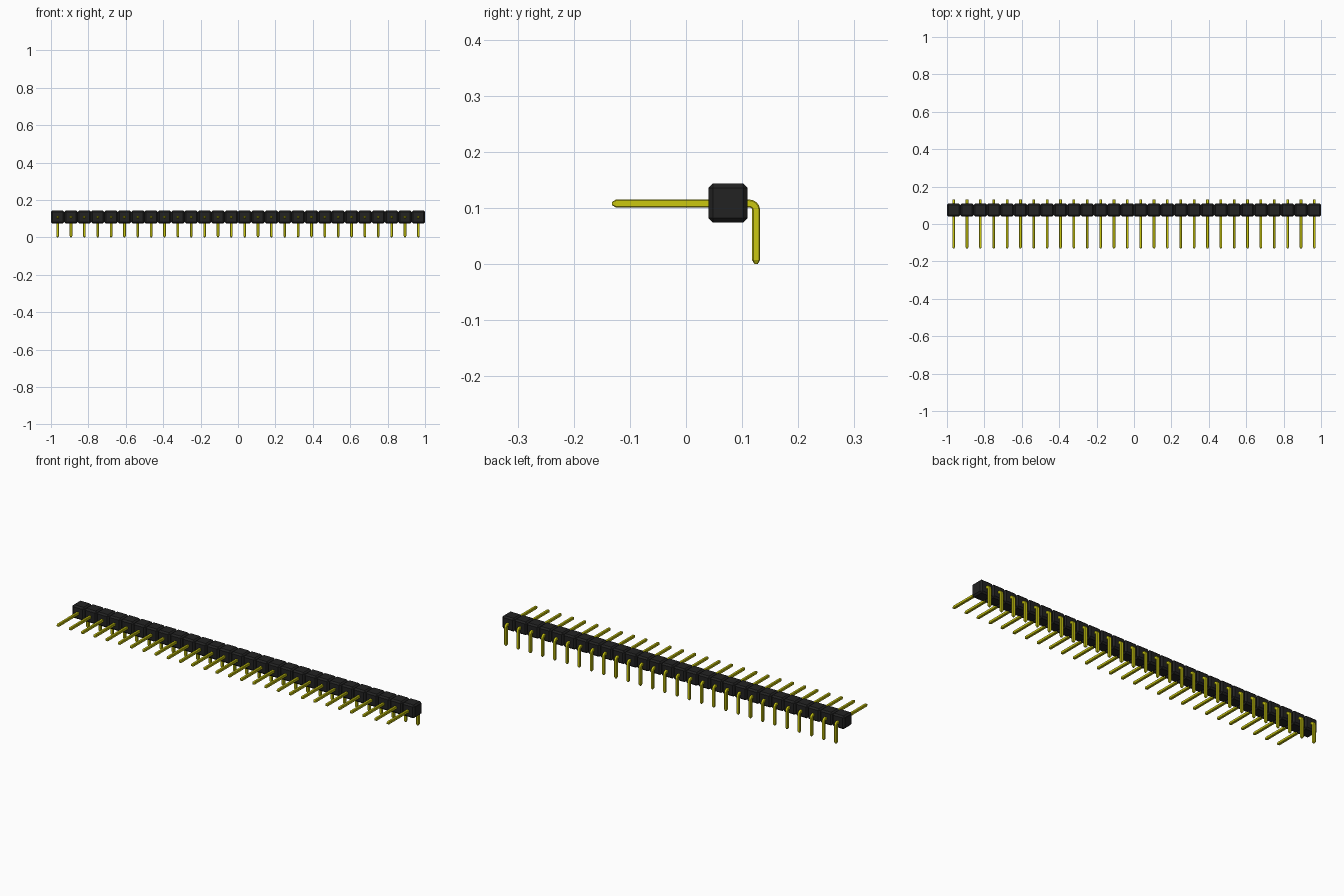
import bpy, bmesh, math
from mathutils import Vector

if "Cube" in bpy.data.objects:
    bpy.data.objects.remove(bpy.data.objects["Cube"])

COUNT = 28
PITCH = 2 / COUNT
FIRST_X = -1 + PITCH / 2


def material(name, colour, roughness):
    m = bpy.data.materials.new(name)
    m.use_nodes = True
    m.diffuse_color = colour
    bsdf = m.node_tree.nodes["Principled BSDF"]
    bsdf.inputs["Base Color"].default_value = colour
    bsdf.inputs["Roughness"].default_value = roughness
    return m


def make_row(name, bm, mat):
    """Turn one unit into an object and repeat it along x."""
    bmesh.ops.recalc_face_normals(bm, faces=bm.faces)
    mesh = bpy.data.meshes.new(name)
    bm.to_mesh(mesh)
    bm.free()
    mesh.materials.append(mat)
    ob = bpy.data.objects.new(name, mesh)
    bpy.context.collection.objects.link(ob)
    ob.location.x = FIRST_X
    bpy.ops.object.select_all(action='DESELECT')
    ob.select_set(True)
    bpy.context.view_layer.objects.active = ob
    bpy.ops.object.shade_smooth_by_angle(angle=math.radians(30))
    arr = ob.modifiers.new("row", 'ARRAY')
    arr.count = COUNT
    arr.use_relative_offset = False
    arr.use_constant_offset = True
    arr.constant_offset_displace = (PITCH, 0, 0)
    return ob


black = material("black plastic", (0.016, 0.016, 0.016, 1), 0.6)
yellow = material("yellow metal", (0.6, 0.58, 0.005, 1), 0.5)

# Housing: a row of chamfered blocks
bm = bmesh.new()
bmesh.ops.create_cube(bm, size=1)
bmesh.ops.scale(bm, vec=(PITCH, 0.07, 0.07), verts=bm.verts)
bmesh.ops.translate(bm, vec=(0, 0.075, 0.109), verts=bm.verts)
bmesh.ops.bevel(bm, geom=bm.edges[:], offset=0.008, segments=1,
                profile=0.5, affect='EDGES')
make_row("housing", bm, black)

# Pin path as (y, z, direction angle, scale): straight, bend, straight down
PIN_Z, LEG_Y, BEND, HALF = 0.108, 0.125, 0.012, 0.007
path = [(-0.132, PIN_Z, 0, 0.4), (-0.125, PIN_Z, 0, 1)]
for i in range(7):
    a = math.radians(15 * i)
    path.append((LEG_Y - BEND + BEND * math.sin(a),
                 PIN_Z - BEND + BEND * math.cos(a), a, 1))
path += [(LEG_Y, 0.007, math.pi / 2, 1), (LEG_Y, 0, math.pi / 2, 0.4)]

# Pin cross-section: square with small chamfers
c = HALF - 0.002
section = [(HALF, -c), (HALF, c), (c, HALF), (-c, HALF),
           (-HALF, c), (-HALF, -c), (-c, -HALF), (c, -HALF)]

bm = bmesh.new()
rings = []
for y, z, a, s in path:
    normal = Vector((0, math.sin(a), math.cos(a)))
    rings.append([bm.verts.new(Vector((u * s, y, z)) + normal * v * s)
                  for u, v in section])
for r0, r1 in zip(rings, rings[1:]):
    for i in range(8):
        j = (i + 1) % 8
        bm.faces.new((r0[i], r0[j], r1[j], r1[i]))
bm.faces.new(rings[0])
bm.faces.new(rings[-1])
make_row("pins", bm, yellow)
